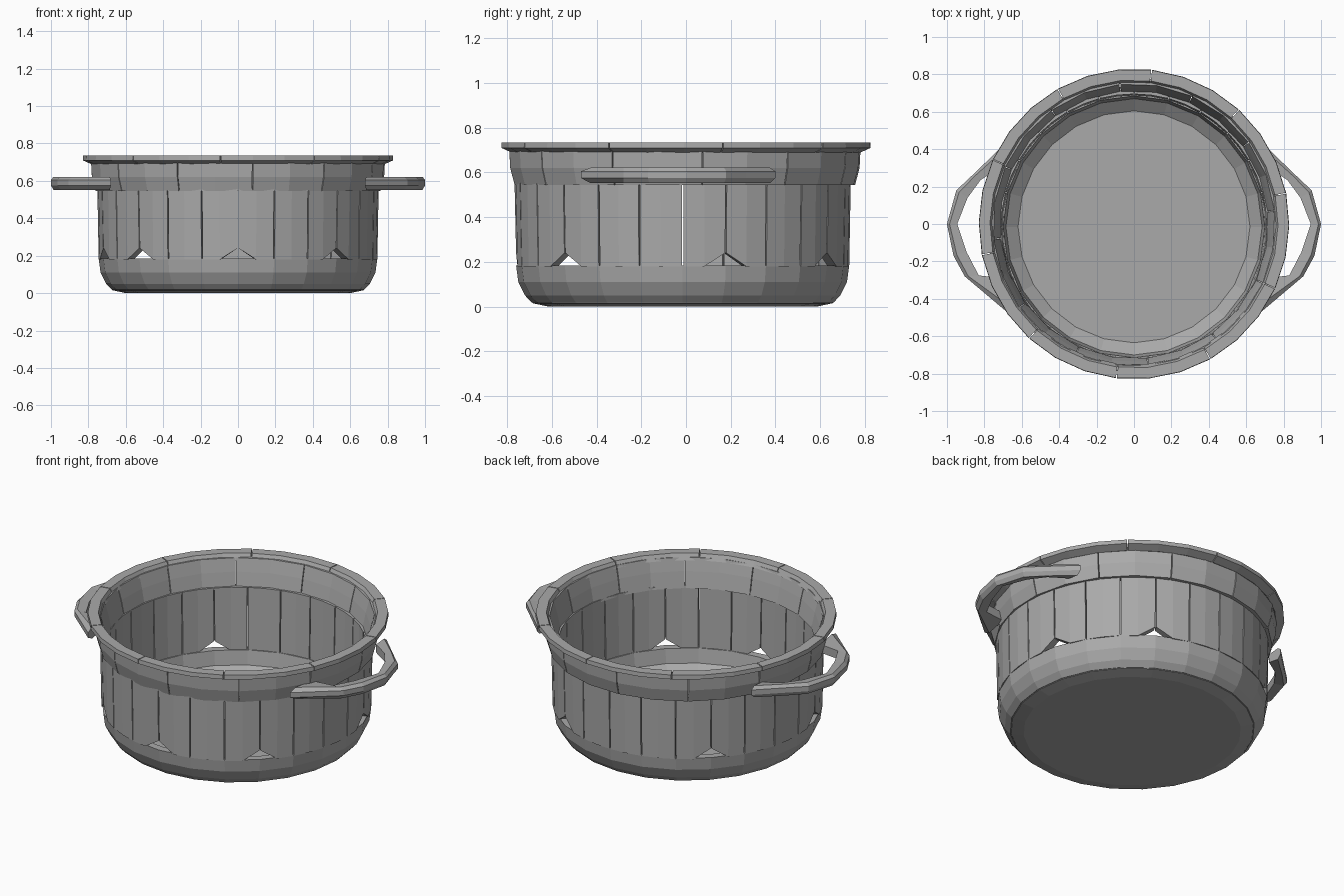
import bpy, bmesh, math

if "Cube" in bpy.data.objects:
    bpy.data.objects.remove(bpy.data.objects["Cube"])

steel = bpy.data.materials.new("grey_metal")
steel.diffuse_color = (0.40, 0.40, 0.40, 1)
steel.use_nodes = True
steel.node_tree.nodes["Principled BSDF"].inputs["Base Color"].default_value = steel.diffuse_color


def finish(name, bm):
    bmesh.ops.recalc_face_normals(bm, faces=bm.faces)
    me = bpy.data.meshes.new(name)
    bm.to_mesh(me)
    bm.free()
    me.materials.append(steel)
    ob = bpy.data.objects.new(name, me)
    bpy.context.collection.objects.link(ob)
    return ob


def loft(bm, sections):
    """Closed block through a list of matching cross-sections."""
    rows = [[bm.verts.new(p) for p in s] for s in sections]
    n = len(rows[0])
    for a, b in zip(rows, rows[1:]):
        for i in range(n):
            j = (i + 1) % n
            bm.faces.new((a[i], a[j], b[j], b[i]))
    bm.faces.new(rows[0])
    bm.faces.new(rows[-1][::-1])


def block_ring(name, profile, count, sub, gap, cy, turn=0.0, notches=()):
    """Ring of separate faceted blocks; notched joints lose their lower corners."""
    bm = bmesh.new()
    step = 2 * math.pi / count
    for k in range(count):
        a0 = k * step + turn + gap / 2
        a1 = (k + 1) * step + turn - gap / 2
        secs = []
        for s in range(sub + 1):
            a = a0 + (a1 - a0) * s / sub
            joint = k if s == 0 else (k + 1) % count if s == sub else None
            lift = 0.06 if joint in notches else 0.0
            zmin = min(z for r, z in profile)
            secs.append([(r * math.cos(a), cy + r * math.sin(a),
                          z + (lift if z < zmin + 0.01 else 0)) for r, z in profile])
        loft(bm, secs)
    return finish(name, bm)


# floor plate
bm = bmesh.new()
rings = []
for r, z in ((0.60, 0.0), (0.67, 0.015), (0.69, 0.045)):
    rings.append([(r * math.cos(i * math.pi / 12), -0.015 + r * math.sin(i * math.pi / 12), z)
                  for i in range(24)])
loft(bm, rings)
finish("pot_floor", bm)

# rounded base ring
block_ring("base_ring", [(0.62, 0.01), (0.675, 0.018), (0.705, 0.05), (0.735, 0.11),
                         (0.745, 0.185), (0.70, 0.185), (0.685, 0.10), (0.62, 0.05)],
           12, 2, 0.0, -0.015)

# upright wall panels with a few small open corners
block_ring("wall_panels", [(0.745, 0.18), (0.752, 0.56), (0.71, 0.56), (0.702, 0.18)],
           24, 2, 0.008, -0.015, notches=(1, 4, 9, 13, 15, 18, 21))

# wider upper band
block_ring("upper_band", [(0.765, 0.545), (0.785, 0.62), (0.79, 0.715),
                          (0.755, 0.715), (0.735, 0.64), (0.715, 0.545)],
           12, 2, 0.006, -0.005, turn=0.1)

# flared rim lip
block_ring("rim_lip", [(0.785, 0.69), (0.83, 0.71), (0.828, 0.735), (0.77, 0.735), (0.752, 0.70)],
           10, 3, 0.006, 0.0, turn=0.2)

# side handles: outer and inner edge points seen from above
outer = [(0.72, 0.40), (0.86, 0.265), (0.95, 0.18), (1.0, 0.0), (0.965, -0.17), (0.905, -0.28), (0.68, -0.47)]
inner = [(0.72, 0.30), (0.82, 0.235), (0.89, 0.14), (0.945, 0.0), (0.895, -0.15), (0.83, -0.275), (0.70, -0.29)]


def handle(name, side):
    bm = bmesh.new()
    secs = []
    for o, i in zip(outer, inner):
        m = [(o[c] * 0.75 + i[c] * 0.25) for c in (0, 1)]
        secs.append([(side * o[0], o[1], 0.575), (side * o[0], o[1], 0.605),
                     (side * m[0], m[1], 0.622), (side * i[0], i[1], 0.615),
                     (side * i[0], i[1], 0.565), (side * m[0], m[1], 0.552)])
    loft(bm, secs)
    return finish(name, bm)


handle("handle_right", 1)
handle("handle_left", -1)
